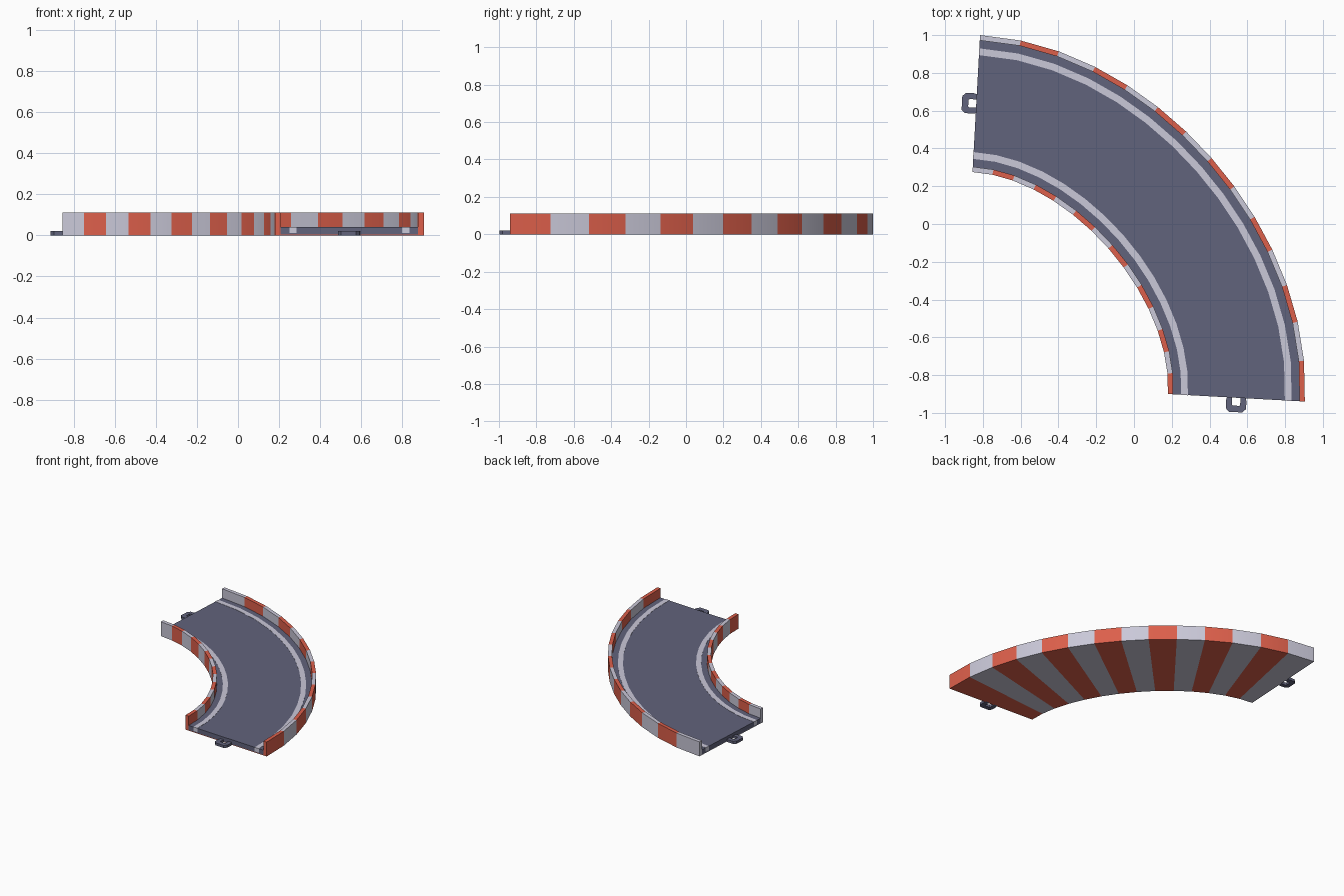
import bpy, bmesh, math
from mathutils import Vector
from mathutils.geometry import interpolate_bezier

if "Cube" in bpy.data.objects:
    bpy.data.objects.remove(bpy.data.objects["Cube"])


def material(name, rgb):
    m = bpy.data.materials.new(name)
    m.diffuse_color = (*rgb, 1)
    m.use_nodes = True
    m.node_tree.nodes["Principled BSDF"].inputs["Base Color"].default_value = m.diffuse_color
    return m


WHITE = material("kerb white", (0.59, 0.58, 0.69))
RED = material("kerb red", (0.72, 0.115, 0.07))
ASPHALT = material("asphalt blue grey", (0.12, 0.125, 0.20))

# Centre line of the bend: one bezier, resampled to equal steps
SEGMENTS = 14
START, END = Vector((-0.835, 0.6375)), Vector((0.542, -0.92))
T0, T1 = Vector((0.9985, -0.055)), Vector((-0.055, -0.9985))
HANDLE = 0.715
dense = interpolate_bezier(START, START + HANDLE * T0, END - HANDLE * T1, END, 600)
dense = [Vector(p[:2]) for p in dense]
lengths = [0.0]
for a, b in zip(dense, dense[1:]):
    lengths.append(lengths[-1] + (b - a).length)
path = []
for i in range(SEGMENTS + 1):
    target = lengths[-1] * i / SEGMENTS
    k = min(range(len(dense)), key=lambda j: abs(lengths[j] - target))
    tangent = (dense[min(k + 1, 599)] - dense[max(k - 1, 0)]).normalized()
    if i == 0:
        tangent = T0
    elif i == SEGMENTS:
        tangent = T1
    path.append((dense[k], tangent))


def finish(name, bm, mats, smooth=True):
    bmesh.ops.recalc_face_normals(bm, faces=bm.faces)
    mesh = bpy.data.meshes.new(name)
    bm.to_mesh(mesh)
    bm.free()
    for m in mats:
        mesh.materials.append(m)
    ob = bpy.data.objects.new(name, mesh)
    bpy.context.collection.objects.link(ob)
    if smooth:
        bpy.ops.object.select_all(action='DESELECT')
        ob.select_set(True)
        bpy.context.view_layer.objects.active = ob
        bpy.ops.object.shade_smooth_by_angle(angle=math.radians(30))
    return ob


def sweep(name, profile, mats, extend=0.0):
    """Sweep a closed (offset, z) profile; materials alternate per segment."""
    bm = bmesh.new()
    rings = []
    for i, (p, t) in enumerate(path):
        shift = -extend if i == 0 else extend if i == SEGMENTS else 0
        left = Vector((-t.y, t.x))
        ring = []
        for off, z in profile:
            q = p + left * off + t * shift
            ring.append(bm.verts.new((q.x, q.y, z)))
        rings.append(ring)
    n = len(profile)
    for i in range(SEGMENTS):
        for j in range(n):
            f = bm.faces.new((rings[i][j], rings[i][(j + 1) % n],
                              rings[i + 1][(j + 1) % n], rings[i + 1][j]))
            f.material_index = i % len(mats)
    bm.faces.new(rings[0]).material_index = 0
    bm.faces.new(rings[-1]).material_index = (SEGMENTS - 1) % len(mats)
    return finish(name, bm, mats)


def box_profile(a, b, z0, z1):
    return [(a, z0), (b, z0), (b, z1), (a, z1)]


# Striped channel: both kerbs and the underside
W, K, H, FLOOR = 0.363, 0.335, 0.112, 0.005
sweep("striped_kerbs", [(-W, 0), (W, 0), (W, H), (K, H), (K, FLOOR),
                        (-K, FLOOR), (-K, H), (-W, H)], [WHITE, RED])

# Road surface and its two edge lines
sweep("road", box_profile(-K, K, FLOOR, 0.040), [ASPHALT])
for name, s in (("outer_edge_line", 1), ("inner_edge_line", -1)):
    sweep(name, box_profile(s * 0.257, s * 0.293, 0.010, 0.0415), [WHITE], 0.001)


# Open loop connectors at each end
def connector(name, origin, out):
    side = Vector((-out.y, out.x))
    outer = [(-0.048, -0.01), (-0.055, 0.02), (-0.053, 0.058), (-0.036, 0.076),
             (0.036, 0.076), (0.053, 0.058), (0.055, 0.02), (0.048, -0.01)]
    inner = [(-0.022, -0.01), (-0.022, 0.02), (-0.022, 0.036), (-0.018, 0.042),
             (0.018, 0.042), (0.022, 0.036), (0.022, 0.02), (0.022, -0.01)]
    bm = bmesh.new()

    def row(points):
        return [bm.verts.new((*(origin + side * a + out * b), 0.0)) for a, b in points]

    o, n = row(outer), row(inner)
    for i in range(len(o) - 1):
        bm.faces.new((o[i], o[i + 1], n[i + 1], n[i]))
    ext = bmesh.ops.extrude_face_region(bm, geom=bm.faces[:], use_keep_orig=True)
    for v in ext["geom"]:
        if isinstance(v, bmesh.types.BMVert):
            v.co.z = 0.02
    finish(name, bm, [ASPHALT], smooth=False)


connector("start_connector", START, -T0)
connector("end_connector", END, T1)
